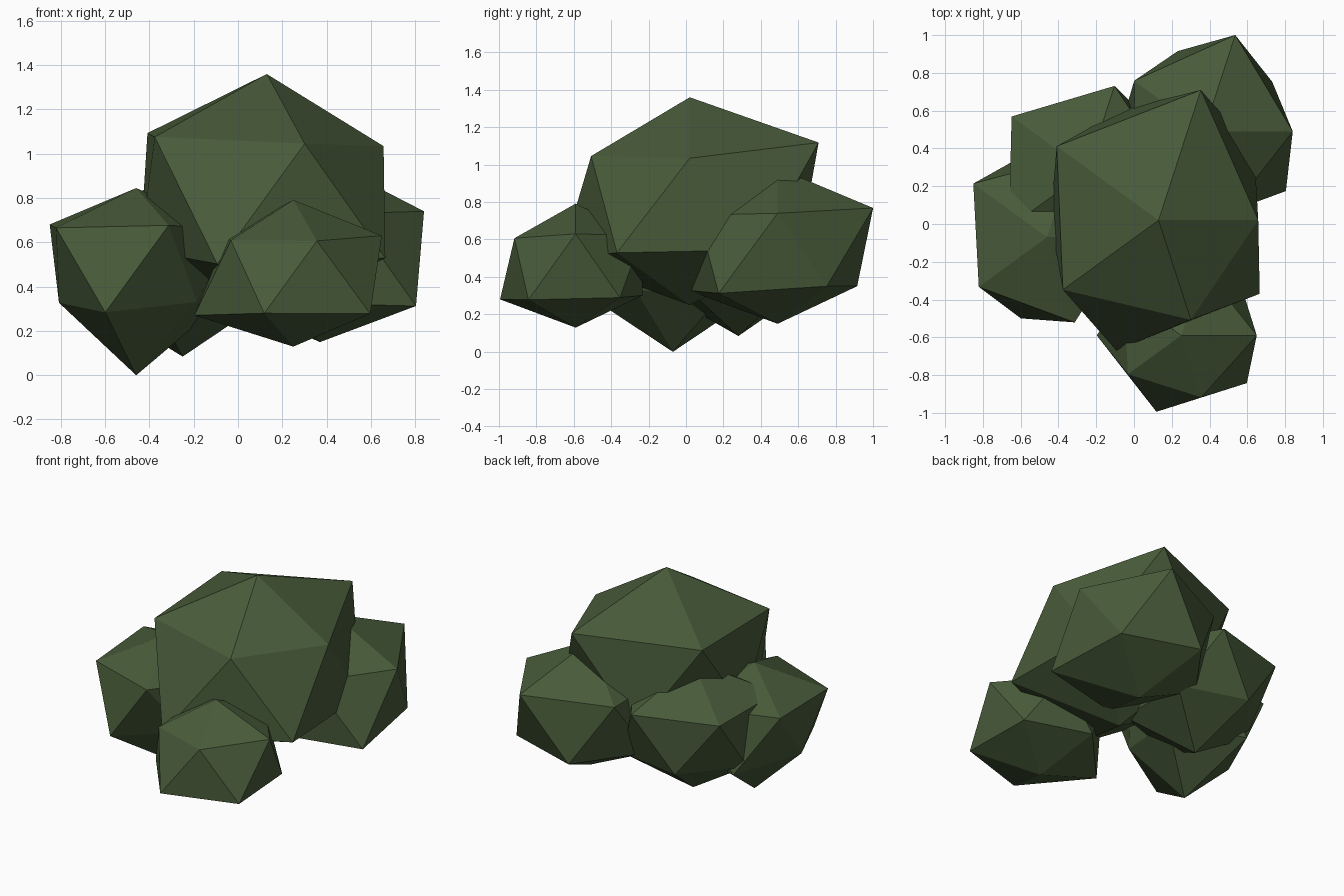
import bpy, bmesh, math

if "Cube" in bpy.data.objects:
    bpy.data.objects.remove(bpy.data.objects["Cube"])

SQUASH = 0.85  # clumps are slightly flattened

leaf = bpy.data.materials.new("dark leaf green")
leaf.diffuse_color = (0.065, 0.105, 0.042, 1)
leaf.use_nodes = True
leaf.node_tree.nodes["Principled BSDF"].inputs["Base Color"].default_value = leaf.diffuse_color


def clump(name, centre, top, upper, lower, bottom):
    """Icosahedron whose corners are pushed in or out along their own direction.
    upper ring starts at 0 degrees, lower ring at 36 degrees, both in 72 degree steps."""
    bm = bmesh.new()
    bmesh.ops.create_icosphere(bm, subdivisions=1, radius=1)
    for v in bm.verts:
        d = v.co.normalized()
        ang = math.degrees(math.atan2(d.y, d.x))
        if d.z > 0.9:
            r = top
        elif d.z < -0.9:
            r = bottom
        elif d.z > 0:
            r = upper[round(ang / 72) % 5]
        else:
            r = lower[round((ang - 36) / 72) % 5]
        v.co = (d.x * r, d.y * r, d.z * r * SQUASH)
    bmesh.ops.recalc_face_normals(bm, faces=bm.faces)
    me = bpy.data.meshes.new(name)
    bm.to_mesh(me)
    bm.free()
    me.materials.append(leaf)
    ob = bpy.data.objects.new(name, me)
    ob.location = centre
    bpy.context.collection.objects.link(ob)


# Large central crown
clump("main_clump", (0.13, 0.02, 0.81), 0.647,
      (0.59, 0.81, 0.745, 0.70, 0.62), (0.70, 0.69, 0.64, 0.81, 0.74), 0.66)
# Smaller clumps around the base
clump("back_right_clump", (0.37, 0.49, 0.54), 0.52,
      (0.526, 0.60, 0.51, 0.50, 0.50), (0.50, 0.50, 0.50, 0.56, 0.60), 0.46)
clump("left_clump", (-0.46, -0.07, 0.475), 0.435,
      (0.48, 0.50, 0.54, 0.50, 0.53), (0.48, 0.50, 0.39, 0.505, 0.38), 0.56)
clump("back_left_clump", (-0.25, 0.28, 0.50), 0.50,
      (0.50, 0.53, 0.55, 0.57, 0.50), (0.48, 0.43, 0.45, 0.48, 0.48), 0.49)
clump("front_clump", (0.25, -0.59, 0.46), 0.39,
      (0.447, 0.42, 0.42, 0.39, 0.385), (0.45, 0.42, 0.50, 0.475, 0.48), 0.39)
